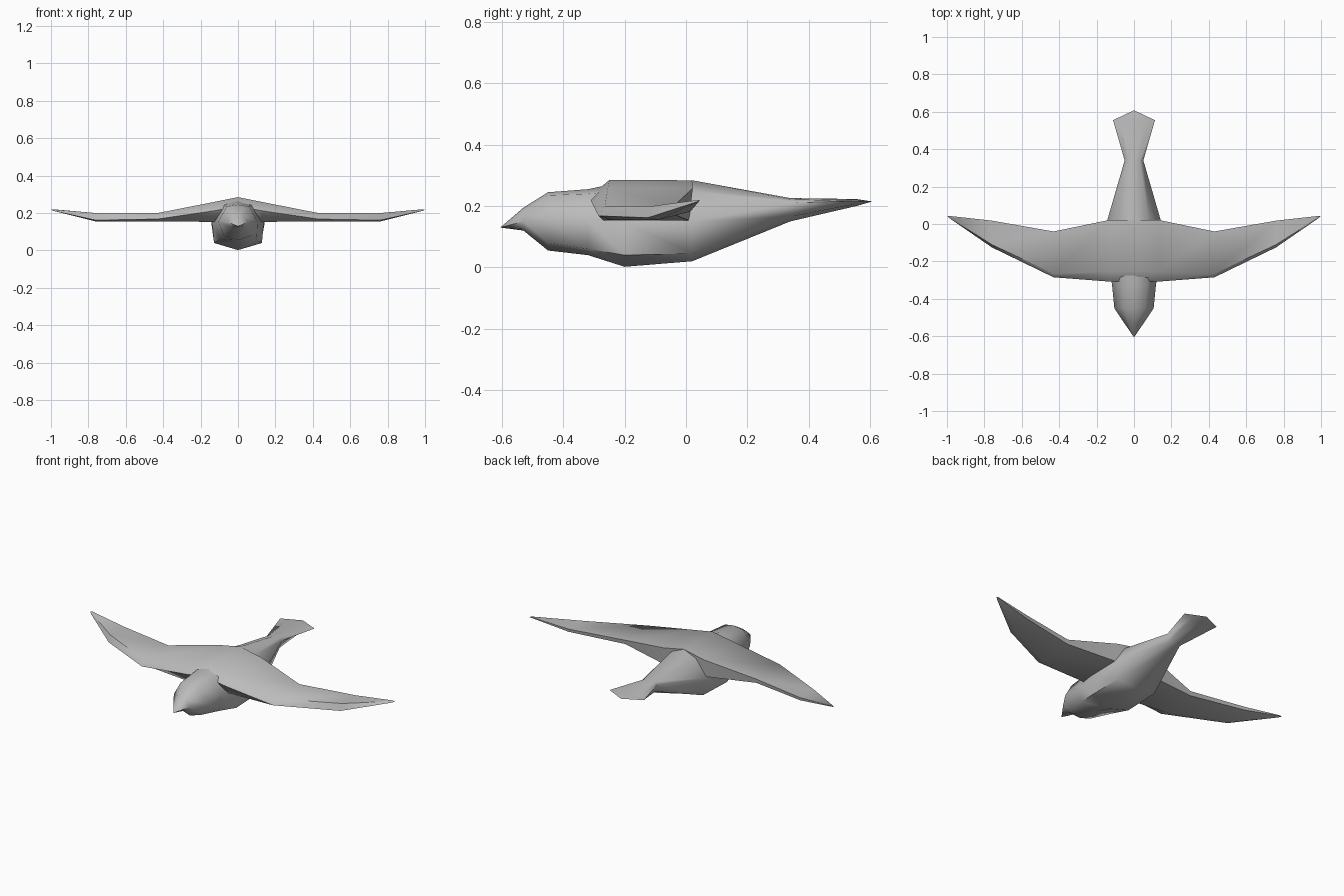
import bpy, bmesh, math

cube = bpy.data.objects.get("Cube")
if cube:
    bpy.data.objects.remove(cube, do_unlink=True)

grey = bpy.data.materials.new("plumage grey")
GREY = (0.5, 0.5, 0.5, 1)
grey.diffuse_color = GREY
grey.use_nodes = True
grey.node_tree.nodes["Principled BSDF"].inputs["Base Color"].default_value = GREY


def loft(name, rings, start_tip, end_tip):
    """Skin closed rings of equal size and close both ends to a point."""
    bm = bmesh.new()
    loops = [[bm.verts.new(p) for p in ring] for ring in rings]
    n = len(loops[0])
    for a, b in zip(loops, loops[1:]):
        for i in range(n):
            j = (i + 1) % n
            bm.faces.new((a[i], a[j], b[j], b[i]))
    for tip, loop in ((start_tip, loops[0]), (end_tip, loops[-1])):
        v = bm.verts.new(tip)
        for i in range(n):
            bm.faces.new((v, loop[i], loop[(i + 1) % n]))
    bmesh.ops.recalc_face_normals(bm, faces=bm.faces[:])
    mesh = bpy.data.meshes.new(name)
    bm.to_mesh(mesh)
    bm.free()
    mesh.materials.append(grey)
    obj = bpy.data.objects.new(name, mesh)
    bpy.context.collection.objects.link(obj)
    bpy.ops.object.select_all(action='DESELECT')
    obj.select_set(True)
    bpy.context.view_layer.objects.active = obj
    bpy.ops.object.shade_smooth_by_angle(angle=math.radians(60))
    return obj


# Body, beak to tail: y, top z, shoulder (x, z), side (x, z), belly edge (x, z), bottom z
body_stations = [
    (-0.53, 0.195, (0.03, 0.185), (0.052, 0.15), (0.03, 0.125), 0.12),
    (-0.45, 0.245, (0.06, 0.235), (0.105, 0.155), (0.075, 0.08), 0.055),
    (-0.32, 0.255, (0.07, 0.24), (0.118, 0.155), (0.10, 0.06), 0.04),
    (-0.20, 0.280, (0.08, 0.25), (0.138, 0.15), (0.128, 0.04), 0.002),
    (0.02, 0.284, (0.08, 0.25), (0.143, 0.15), (0.125, 0.045), 0.02),
    (0.34, 0.226, (0.03, 0.222), (0.05, 0.21), (0.035, 0.165), 0.15),
    (0.555, 0.223, (0.06, 0.221), (0.112, 0.217), (0.06, 0.207), 0.20),
]


def body_ring(y, top, shoulder, side, belly, bottom):
    half = [shoulder, side, belly]
    profile = [(0, top)] + half + [(0, bottom)] + [(-x, z) for x, z in reversed(half)]
    return [(x, y, z) for x, z in profile]


loft("body", [body_ring(*s) for s in body_stations],
     (0, -0.606, 0.13), (0, 0.608, 0.215))

# Wings, root to tip: x, then (y, z) of leading edge, top front, top rear, rear bottom, front bottom
wing_stations = [
    (0.0, [(-0.31, 0.235), (-0.25, 0.285), (0.02, 0.284), (0.01, 0.15), (-0.27, 0.15)]),
    (0.13, [(-0.308, 0.212), (-0.255, 0.259), (0.022, 0.258), (0.01, 0.153), (-0.27, 0.153)]),
    (0.43, [(-0.285, 0.168), (-0.265, 0.20), (-0.04, 0.20), (-0.045, 0.175), (-0.24, 0.155)]),
    (0.76, [(-0.125, 0.162), (-0.11, 0.20), (0.018, 0.20), (0.014, 0.182), (-0.09, 0.155)]),
    (0.985, [(0.03, 0.212), (0.033, 0.219), (0.043, 0.22), (0.043, 0.216), (0.034, 0.211)]),
]
mirrored = [(-x, pts) for x, pts in reversed(wing_stations[1:])]
loft("wings", [[(x, y, z) for y, z in pts] for x, pts in mirrored + wing_stations],
     (-1, 0.044, 0.217), (1, 0.044, 0.217))
